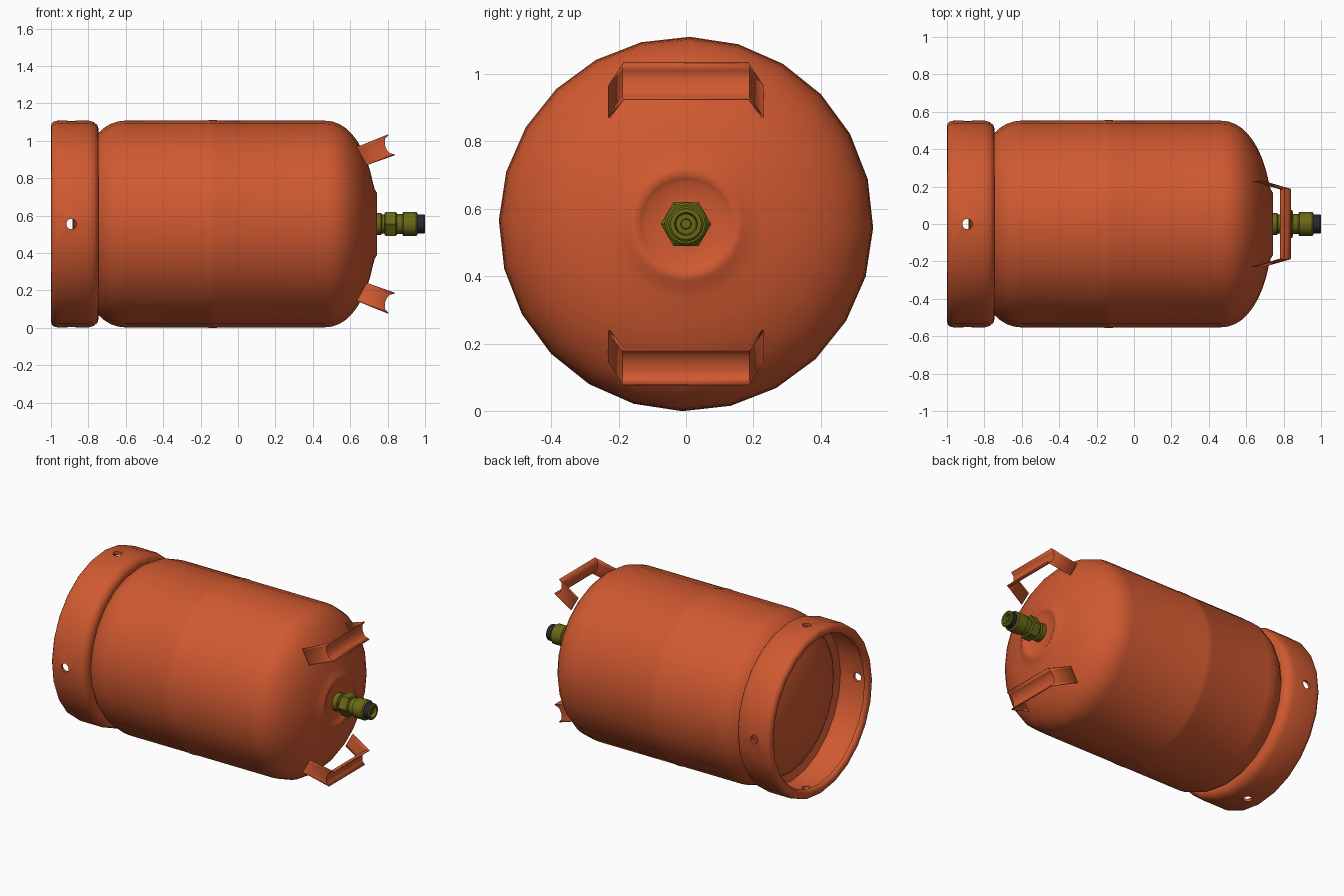
import bpy, bmesh, math
from mathutils import Vector

if "Cube" in bpy.data.objects:
    bpy.data.objects.remove(bpy.data.objects["Cube"])

AXIS_Z = 0.555   # height of the cylinder axis
R = 0.553        # body radius


def material(name, rgb):
    m = bpy.data.materials.new(name)
    m.diffuse_color = (*rgb, 1)
    m.use_nodes = True
    m.node_tree.nodes["Principled BSDF"].inputs["Base Color"].default_value = m.diffuse_color
    return m


ORANGE = material("orange paint", (0.63, 0.10, 0.03))
OLIVE = material("olive brass", (0.14, 0.14, 0.008))
DARK = material("dark seal", (0.02, 0.02, 0.032))


def finish(name, bm, mats, angle=40):
    bmesh.ops.remove_doubles(bm, verts=bm.verts, dist=1e-5)
    bmesh.ops.recalc_face_normals(bm, faces=bm.faces)
    me = bpy.data.meshes.new(name)
    bm.to_mesh(me)
    bm.free()
    ob = bpy.data.objects.new(name, me)
    bpy.context.collection.objects.link(ob)
    for m in mats:
        me.materials.append(m)
    smooth(ob, angle)
    return ob


def smooth(ob, angle=40):
    bpy.ops.object.select_all(action='DESELECT')
    ob.select_set(True)
    bpy.context.view_layer.objects.active = ob
    bpy.ops.object.shade_smooth_by_angle(angle=math.radians(angle))


def lathe(name, profile, sides, mats, turn=0.0, closed=False, angle=40):
    """Spin (x, radius) points round the x axis of the cylinder."""
    bm = bmesh.new()
    rings = []
    for x, r in profile:
        ring = []
        for i in range(sides):
            a = math.radians(turn) + math.tau * i / sides
            ring.append(bm.verts.new((x, r * math.cos(a), AXIS_Z + r * math.sin(a))))
        rings.append(ring)
    pairs = list(zip(rings, rings[1:]))
    if closed:
        pairs.append((rings[-1], rings[0]))
    for p, q in pairs:
        for i in range(sides):
            j = (i + 1) % sides
            bm.faces.new((p[i], p[j], q[j], q[i]))
    return finish(name, bm, mats, angle)


def dome(x0, depth, r_end, steps, power=2.15):
    """Points from the straight wall at x0 towards the pole."""
    pts = []
    for i in range(steps + 1):
        t = (math.pi / 2) * i / steps
        r = R * math.cos(t) ** (2 / power)
        if r > r_end:
            pts.append((x0 + depth * math.sin(t) ** (2 / power), r))
    return pts


# tank: lower dome, wall with weld seam, upper dome with raised valve seat
tank_profile = [(-0.885, 0.0)] + dome(-0.60, -0.285, 0.02, 12)[::-1]
tank_profile += [(-0.165, R), (-0.155, 0.5555), (-0.115, 0.5555), (-0.105, R)]
tank_profile += dome(0.46, 0.28, 0.21, 12)
tank_profile += [(0.731, 0.185), (0.742, 0.168), (0.744, 0.15), (0.738, 0.135),
                 (0.731, 0.125), (0.733, 0.06), (0.733, 0.0)]
lathe("tank", tank_profile, 24, [ORANGE], turn=-1.2)

# base ring with rolled lip, open at the end
ring_profile = [(-0.745, 0.47), (-0.745, 0.508), (-0.752, 0.528), (-0.77, 0.545),
                (-0.80, R), (-0.965, R), (-0.985, 0.548), (-0.997, 0.535),
                (-1.0, 0.518), (-0.996, 0.502), (-0.985, 0.492), (-0.972, 0.49),
                (-0.968, 0.50), (-0.975, 0.515), (-0.96, 0.535), (-0.80, 0.535),
                (-0.775, 0.52), (-0.762, 0.47)]
base_ring = lathe("base_ring", ring_profile, 24, [ORANGE], turn=-1.2, closed=True)

# four drain holes through the base ring
bm = bmesh.new()
for k in range(4):
    a = k * math.pi / 2
    d = Vector((0, math.cos(a), math.sin(a)))
    mat = Vector((0, 0, 1)).rotation_difference(d).to_matrix().to_4x4()
    mat.translation = Vector((-0.89, 0, AXIS_Z)) + d * 0.55
    bmesh.ops.create_cone(bm, cap_ends=True, segments=12, radius1=0.028,
                          radius2=0.028, depth=0.16, matrix=mat)
cutter = finish("hole_cutter", bm, [ORANGE])
cutter.hide_render = True
mod = base_ring.modifiers.new("holes", 'BOOLEAN')
mod.operation, mod.solver, mod.object = 'DIFFERENCE', 'EXACT', cutter
bpy.context.view_layer.objects.active = base_ring
bpy.ops.object.modifier_apply(modifier="holes")
bpy.data.objects.remove(cutter)
smooth(base_ring)


# handles: a channel-shaped grip on two splayed legs
def handle(name, side):
    outer, inner = Vector((0.803, 1.032)), Vector((0.838, 0.925))
    base_o, base_i = Vector((0.635, 0.966)), Vector((0.688, 0.870))
    n = 8
    across = (inner - outer).normalized()
    sag = Vector((across.y, -across.x))      # towards the tank
    bm = bmesh.new()
    rows = [[], [], [], []]
    for i in range(n + 1):
        t = i / n
        tip = outer.lerp(inner, t) + sag * 0.036 * math.sqrt(max(0, 1 - (2 * t - 1) ** 2))
        foot = base_o.lerp(base_i, t)
        for row, p, y in zip(rows, (foot, tip, tip, foot), (-0.228, -0.187, 0.187, 0.228)):
            row.append(bm.verts.new((p.x, y, AXIS_Z + side * (p.y - AXIS_Z))))
    for a, b in zip(rows, rows[1:]):
        for i in range(n):
            bm.faces.new((a[i], a[i + 1], b[i + 1], b[i]))
    ob = finish(name, bm, [ORANGE])
    m = ob.modifiers.new("sheet", 'SOLIDIFY')
    m.thickness, m.offset = 0.006, 0


handle("top_handle", 1)
handle("bottom_handle", -1)

# valve: stem, hexagon nut, grooved collar and tip
lathe("valve_stem", [(0.725, 0.0), (0.725, 0.058), (0.765, 0.058), (0.77, 0.05),
                     (0.79, 0.05), (0.79, 0.0)], 24, [OLIVE])
lathe("hex_nut", [(0.783, 0.0), (0.783, 0.066), (0.79, 0.075), (0.843, 0.075),
                  (0.85, 0.066), (0.85, 0.0)], 6, [OLIVE], angle=20)
lathe("valve_collar", [(0.84, 0.0), (0.84, 0.054), (0.878, 0.054), (0.884, 0.064),
                       (0.953, 0.064), (0.96, 0.057), (0.96, 0.0)], 24, [OLIVE])
tip = lathe("valve_tip", [(0.955, 0.0), (0.955, 0.052), (0.994, 0.052), (1.0, 0.046),
                          (1.0, 0.034), (0.975, 0.03), (0.975, 0.016), (0.992, 0.014),
                          (0.992, 0.0)], 24, [OLIVE, DARK])
# dark seal band on the outside of the tip
for f in tip.data.polygons:
    radius = math.hypot(f.center.y, f.center.z - AXIS_Z)
    if radius > 0.047 and abs(f.normal.x) < 0.3:
        f.material_index = 1
